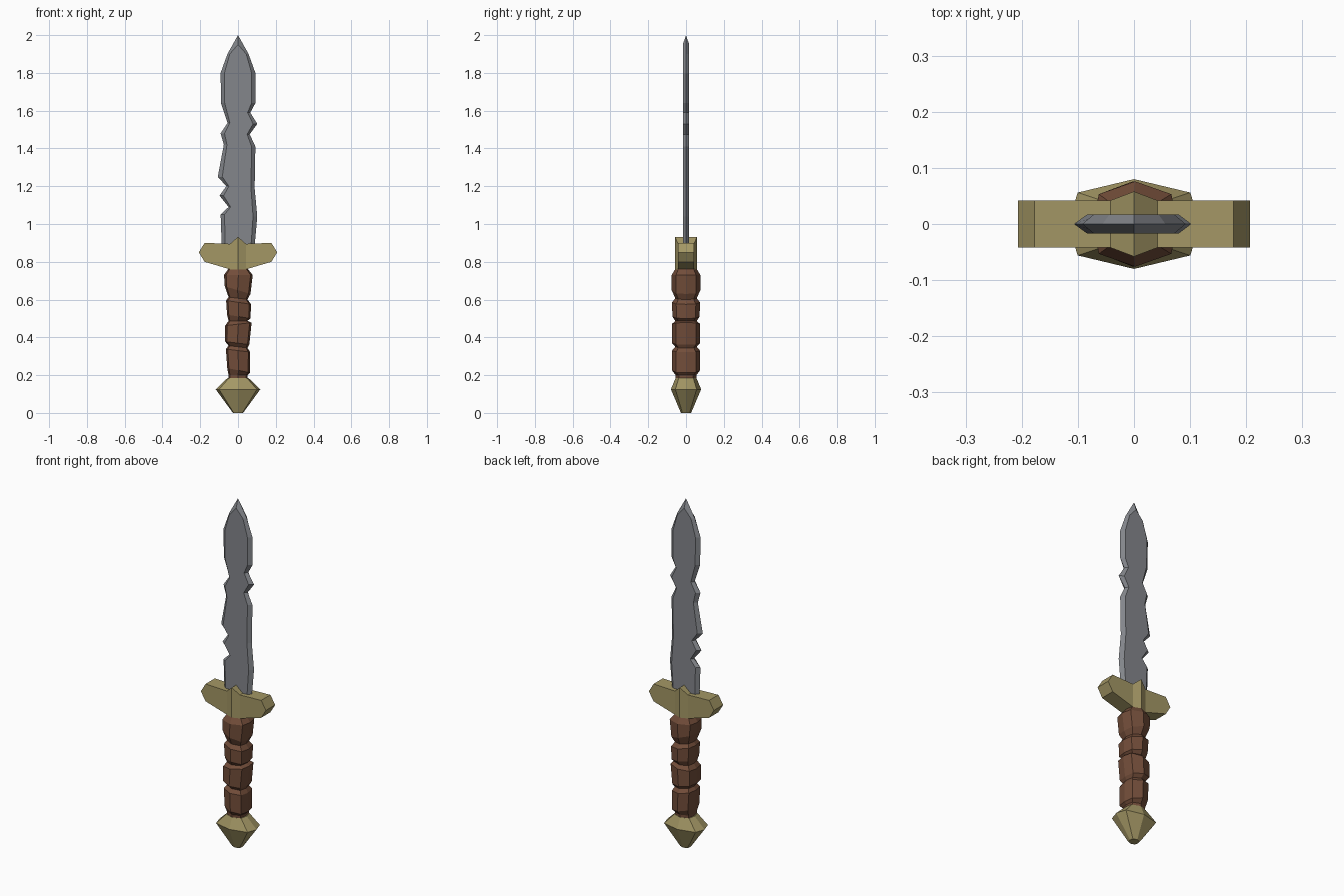
import bpy, bmesh

if "Cube" in bpy.data.objects:
    bpy.data.objects.remove(bpy.data.objects["Cube"])


def material(name, color):
    m = bpy.data.materials.new(name)
    m.diffuse_color = (*color, 1)
    m.use_nodes = True
    m.node_tree.nodes["Principled BSDF"].inputs["Base Color"].default_value = m.diffuse_color
    return m


steel = material("steel", (0.23, 0.24, 0.26))
brass = material("brass", (0.37, 0.31, 0.13))
leather = material("leather", (0.17, 0.075, 0.042))


def finish(name, bm, mat):
    bmesh.ops.remove_doubles(bm, verts=bm.verts, dist=1e-5)
    bmesh.ops.recalc_face_normals(bm, faces=bm.faces)
    me = bpy.data.meshes.new(name)
    bm.to_mesh(me)
    bm.free()
    me.materials.append(mat)
    ob = bpy.data.objects.new(name, me)
    bpy.context.collection.objects.link(ob)


def loft(name, rings, mat):
    """Skin a list of equal-length point rings and cap both ends."""
    bm = bmesh.new()
    rows = [[bm.verts.new(p) for p in r] for r in rings]
    n = len(rows[0])
    for a, b in zip(rows, rows[1:]):
        for i in range(n):
            j = (i + 1) % n
            bm.faces.new((a[i], a[j], b[j], b[i]))
    bm.faces.new(rows[0])
    bm.faces.new(rows[-1])
    finish(name, bm, mat)


# Flattened eight-sided section shared by grip and pommel
SECTION = [(1, 0), (.85, .7), (0, 1), (-.85, .7), (-1, 0), (-.85, -.7), (0, -1), (.85, -.7)]


def ring(z, rx, ry, shift=0, tilt=0):
    return [(x * rx + shift, y * ry, z + x * tilt) for x, y in SECTION]


# Pommel
loft("pommel", [ring(0, .027, .027), ring(.125, .118, .08), ring(.185, .055, .055)], brass)

# Grip: four uneven wrapped bulges separated by grooves
loft("grip", [ring(*r) for r in [
    (.16, .05, .053), (.20, .05, .055),
    (.225, .06, .074, .003, -.012), (.33, .064, .074, 0, -.008),
    (.35, .05, .057, 0, -.006),
    (.37, .064, .075, -.004, -.008), (.47, .07, .075, .002, .008),
    (.487, .05, .057, 0, 0),
    (.51, .062, .072, .004, -.01), (.585, .066, .074, .003, -.01),
    (.607, .05, .057, 0, -.006),
    (.65, .068, .076, -.002, -.02), (.73, .076, .076, .002, 0),
    (.765, .05, .055)]], leather)

# Guard: stations along x as (x, bottom, top, half depth)
half = [(.207, .85, .85, .042), (.177, .80, .90, .042), (.042, .76, .895, .042)]
stations = [(-x, b, t, d) for x, b, t, d in half] + [(0, .757, .932, .058)] + half[::-1]
bm = bmesh.new()
rows = [[bm.verts.new(p) for p in ((x, -d, b), (x, d, b), (x, d, t), (x, -d, t))]
        for x, b, t, d in stations]
for k, (a, b) in enumerate(zip(rows, rows[1:])):
    for i in range(4):
        j = (i + 1) % 4
        bm.faces.new((a[i], a[j], b[j], b[i]))
finish("guard", bm, brass)

# Blade: chipped outline, flat faces with bevelled edges
left = [(-.085, .85), (-.092, 1.05), (-.05, 1.09), (-.098, 1.15), (-.062, 1.20), (-.107, 1.25),
        (-.075, 1.42), (-.092, 1.48), (-.055, 1.535), (-.09, 1.64), (-.092, 1.80), (-.056, 1.90)]
right = [(.056, 1.90), (.092, 1.80), (.092, 1.64), (.065, 1.59), (.102, 1.53), (.062, 1.475),
         (.092, 1.41), (.088, 1.19), (.102, 1.04), (.085, .85)]
outline = left + [(0, 2)] + right
T = .017
bm = bmesh.new()
edge = [bm.verts.new((x, 0, z)) for x, z in outline]
sides = []
for y in (-T, T):
    flat = [bm.verts.new((x * .78, y, min(z, 1.95))) for x, z in outline]
    bm.faces.new(flat)
    for i in range(len(edge) - 1):
        bm.faces.new((edge[i], edge[i + 1], flat[i + 1], flat[i]))
    sides.append(flat)
f, b = sides
bm.faces.new((edge[0], f[0], f[-1], edge[-1], b[-1], b[0]))
finish("blade", bm, steel)
